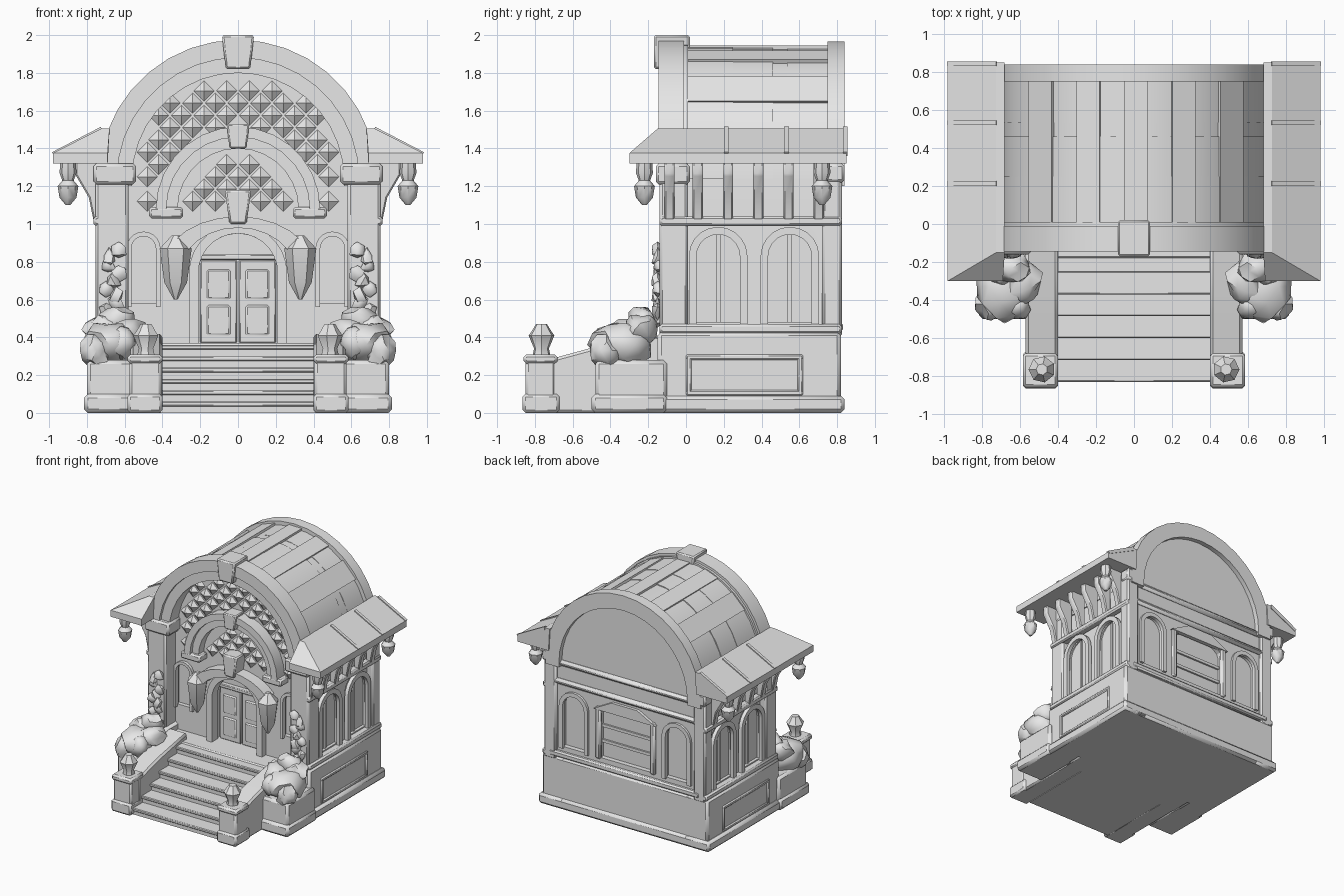
import bpy, bmesh, math, random
from mathutils import Vector, Matrix

random.seed(4)
cube = bpy.data.objects.get("Cube")
if cube:
    bpy.data.objects.remove(cube, do_unlink=True)

stone = bpy.data.materials.new("pale grey stone")
stone.use_nodes = True
GREY = (0.8, 0.8, 0.8, 1)
stone.diffuse_color = GREY
stone.node_tree.nodes["Principled BSDF"].inputs["Base Color"].default_value = GREY


def shade(ob, angle):
    bpy.ops.object.select_all(action='DESELECT')
    ob.select_set(True)
    bpy.context.view_layer.objects.active = ob
    bpy.ops.object.shade_smooth_by_angle(angle=math.radians(angle))


def finish(name, bm, mirror=False, bevel=0.0, angle=40):
    bmesh.ops.recalc_face_normals(bm, faces=bm.faces)
    mesh = bpy.data.meshes.new(name)
    bm.to_mesh(mesh)
    bm.free()
    mesh.materials.append(stone)
    ob = bpy.data.objects.new(name, mesh)
    bpy.context.collection.objects.link(ob)
    shade(ob, angle)
    if mirror:
        ob.modifiers.new("mirror", 'MIRROR').use_mirror_merge = False
    if bevel:
        mod = ob.modifiers.new("bevel", 'BEVEL')
        mod.width = bevel
        mod.segments = 1
    return ob


def place(axis, u, w, t):
    return (t, u, w) if axis == 'x' else (u, t, w)


def add_prism(bm, pts, axis, a, b):
    """Extrude a profile along x (profile in y, z) or along y (profile in x, z)."""
    ends = [[bm.verts.new(place(axis, u, w, t)) for u, w in pts] for t in (a, b)]
    for ring in ends:
        bm.faces.new(ring)
    for i in range(len(pts)):
        j = (i + 1) % len(pts)
        bm.faces.new((ends[0][i], ends[0][j], ends[1][j], ends[1][i]))


def prism(name, pts, axis, a, b, **kw):
    bm = bmesh.new()
    add_prism(bm, pts, axis, a, b)
    return finish(name, bm, **kw)


def ribbon(name, edges, axis, a, b, **kw):
    """Solid strip between an outer and an inner curve, with depth a to b."""
    bm = bmesh.new()
    sections = []
    for (u0, w0), (u1, w1) in zip(*edges):
        sections.append([bm.verts.new(place(axis, *p)) for p in
                         ((u0, w0, a), (u0, w0, b), (u1, w1, b), (u1, w1, a))])
    for s, e in zip(sections, sections[1:]):
        for k in range(4):
            m = (k + 1) % 4
            bm.faces.new((s[k], s[m], e[m], e[k]))
    bm.faces.new(sections[0])
    bm.faces.new(sections[-1])
    if kw.get("bevel"):
        kw["bevel"] = 0
        corners = [e for e in bm.edges if len(e.link_faces) == 2 and e.calc_face_angle(0) > 1]
        bmesh.ops.bevel(bm, geom=corners, offset=0.01, segments=1, affect='EDGES')
    return finish(name, bm, **kw)


def rect(u0, u1, w0, w1):
    return [(u0, w0), (u1, w0), (u1, w1), (u0, w1)]


def box(name, x, y, z, bevel=0.012, mirror=False):
    return prism(name, rect(*x, *z), 'y', *y, bevel=bevel, mirror=mirror)


def arc(c, z, r, n=16, rise=None):
    rise = r if rise is None else rise
    return [(c + r * math.cos(math.pi * i / n), z + rise * math.sin(math.pi * i / n))
            for i in range(n + 1)]


def opening(c, half, bottom, spring, rise):
    return [(c - half, bottom), (c + half, bottom)] + arc(c, spring, half, 10, rise)


def band(c, z, r0, r1, foot=None, n=16):
    """Outer and inner curves of an arch, with straight legs down to foot."""
    curves = []
    for r in (r1, r0):
        pts = arc(c, z, r, n)
        if foot is not None:
            pts = [(c + r, foot)] + pts + [(c - r, foot)]
        curves.append(pts)
    return curves


def lathe(name, profile, spots, sides=8, **kw):
    bm = bmesh.new()
    for cx, cy in spots:
        rings = [[bm.verts.new((cx + r * math.cos(k * math.tau / sides),
                                cy + r * math.sin(k * math.tau / sides), z))
                  for k in range(sides)] for r, z in profile]
        for lo, hi in zip(rings, rings[1:]):
            for k in range(sides):
                m = (k + 1) % sides
                bm.faces.new((lo[k], lo[m], hi[m], hi[k]))
        bm.faces.new(rings[0])
        bm.faces.new(rings[-1])
    return finish(name, bm, mirror=True, **kw)


def blobs(name, items, jitter, subdivisions):
    bm = bmesh.new()
    for centre, size in items:
        made = bmesh.ops.create_icosphere(bm, subdivisions=subdivisions, radius=1)
        for v in made["verts"]:
            k = 1 + random.uniform(-jitter, jitter)
            v.co = Vector(centre) + Vector([a * s * k for a, s in zip(v.co, size)])
    return finish(name, bm, mirror=True, angle=45)


# Main hall with arched recesses cut into the walls
hall = prism("hall_walls", [(-0.73, 0), (0.73, 0)] + arc(0, 1.24, 0.69), 'y', 0, 0.8)
cuts = bmesh.new()
add_prism(cuts, opening(0, 0.22, 0.37, 0.74, 0.21), 'y', -0.1, 0.07)
add_prism(cuts, opening(0, 0.24, 0.52, 0.88, 0.1), 'y', 0.76, 0.9)
for s in (-1, 1):
    add_prism(cuts, opening(s * 0.5, 0.075, 0.58, 0.87, 0.08), 'y', -0.1, 0.035)
    add_prism(cuts, opening(s * 0.48, 0.11, 0.52, 0.87, 0.11), 'y', 0.76, 0.9)
    for c in (0.17, 0.55):
        add_prism(cuts, opening(c, 0.13, 0.48, 0.83, 0.13), 'x', s * 0.69, s * 0.9)
cutter = finish("recess_cutter", cuts)
cutter.hide_render = True
mod = hall.modifiers.new("recesses", 'BOOLEAN')
mod.operation = 'DIFFERENCE'
mod.object = cutter
mod.solver = 'EXACT'
bpy.context.view_layer.objects.active = hall
bpy.ops.object.modifier_apply(modifier=mod.name)
bpy.data.objects.remove(cutter, do_unlink=True)
shade(hall, 25)

# Window frames, sills and glazing bars
for c in (0.17, 0.55):
    ribbon("side_window_frame", band(c, 0.83, 0.115, 0.155, 0.47, 10), 'x', 0.72, 0.75, mirror=True)
    box("side_window_bar", (0.69, 0.7), (c - 0.012, c + 0.012), (0.48, 0.95), 0, True)
ribbon("back_flank_frame", band(0.48, 0.87, 0.1, 0.135, 0.51, 10), 'y', 0.79, 0.82, mirror=True)
ribbon("front_window_frame", band(0.5, 0.87, 0.065, 0.09, 0.56, 10), 'y', -0.025, 0.01, mirror=True)
box("back_window_jamb", (0.23, 0.28), (0.78, 0.82), (0.51, 0.95), mirror=True)
prism("back_window_head", [(-0.29, 0.93), (0.29, 0.93), (0.12, 1.02), (-0.12, 1.02)], 'y', 0.79, 0.825)
for z in (0.64, 0.77):
    box("back_window_bar", (-0.24, 0.24), (0.755, 0.775), (z, z + 0.025), 0)

# Plinth, corner piers and string courses
box("plinth_side", (0.56, 0.775), (-0.15, 0.82), (0, 0.43), 0.02, True)
box("plinth_back", (-0.7, 0.7), (0.7, 0.82), (0, 0.43), 0.02)
box("foot_side", (0.56, 0.8), (-0.16, 0.84), (0, 0.09), 0.02, True)
box("foot_back", (-0.7, 0.7), (0.7, 0.84), (0, 0.09), 0.02)
for z in (0.09, 0.28):
    box("plinth_panel_rail", (0.76, 0.785), (0, 0.62), (z, z + 0.03), 0.008, True)
for y in (0, 0.59):
    box("plinth_panel_stile", (0.76, 0.785), (y, y + 0.03), (0.09, 0.3), 0.008, True)
box("front_pier", (0.58, 0.755), (-0.14, 0.01), (0.4, 1.3), 0.015, True)
box("front_pier_cap", (0.54, 0.765), (-0.16, 0.02), (1.21, 1.32), 0.015, True)
box("back_pier", (0.64, 0.755), (0.72, 0.825), (0.4, 1.3), 0.015, True)
box("back_pier_cap", (0.6, 0.765), (0.74, 0.84), (1.22, 1.32), 0.015, True)
box("sill_side", (0.7, 0.77), (-0.14, 0.825), (0.42, 0.47), mirror=True)
box("string_side", (0.7, 0.765), (-0.14, 0.825), (0.99, 1.04), mirror=True)
box("sill_back", (-0.7, 0.7), (0.76, 0.83), (0.43, 0.48))
for z in (1.04, 1.2):
    box("string_back", (-0.7, 0.7), (0.76, 0.825), (z, z + 0.05), 0.02)

# Barrel roof, with raised planks and arch bands at both ends
for y in (0, 0.21, 0.53):
    ribbon("roof_course", band(0, 1.24, 0.6, 0.7 - y * 0.015, n=18), 'y', y + 0.005, y + 0.25)
for x in (-0.55, -0.3, -0.05, 0.2, 0.45):
    angles = math.acos((x + 0.12) / 0.7), math.acos(x / 0.7)
    plank = [[(r * math.cos(a), 1.24 + r * math.sin(a)) for a in angles] for r in (0.708, 0.66)]
    ribbon("roof_plank", plank, 'y', -0.02, 0.77)
ribbon("front_arch", band(0, 1.24, 0.56, 0.715, 1.2, 18), 'y', -0.12, 0.01, bevel=True)
ribbon("front_arch_rim", band(0, 1.24, 0.64, 0.735, n=18), 'y', -0.145, -0.01, bevel=True)
ribbon("back_arch", band(0, 1.24, 0.6, 0.725, 1.2, 18), 'y', 0.75, 0.84, bevel=True)
prism("top_keystone", [(-0.065, 1.82), (0.065, 1.82), (0.085, 2), (-0.085, 2)], 'y', -0.17, 0.02, bevel=0.01)

# Side eaves, hipped at the front
bm = bmesh.new()
for p in [(x, y, z) for x in (0.69, 0.98) for y in (-0.3, 0.85) for z in (1.32, 1.375)] + \
        [(x, y, 1.505) for x in (0.68, 0.725) for y in (-0.15, 0.85)]:
    bm.verts.new(p)
bmesh.ops.convex_hull(bm, input=bm.verts)
finish("side_eave", bm, mirror=True, angle=20)
for y in (0.2, 0.52, 0.83):
    prism("eave_seam", [(0.72, 1.48), (0.97, 1.36), (0.985, 1.38), (0.725, 1.515)],
          'y', y, y + 0.025, mirror=True)
for y in (-0.09, 0.06, 0.22, 0.38, 0.54, 0.7):
    prism("eave_bracket", [(0.72, 1.02), (0.765, 1.02), (0.79, 1.14), (0.86, 1.26), (0.86, 1.33), (0.72, 1.33)],
          'y', y - 0.025, y + 0.03, mirror=True, bevel=0.008)
lathe("eave_pendant", [(0.012, 1.1), (0.045, 1.14), (0.055, 1.2), (0.03, 1.23), (0.045, 1.27), (0.04, 1.34)],
      [(0.9, -0.22), (0.9, 0.72)])

# Faceted diamond tiles in the gable
bm = bmesh.new()
for row in range(10):
    for col in range(-6, 7):
        x, z = (col + row % 2 / 2) * 0.12, 1.12 + row * 0.065
        if math.hypot(x, z - 1.24) < 0.54 and math.hypot(x, z - 1.08) > 0.44 \
                or math.hypot(x, z - 1.08) < 0.29:
            turn = Matrix.Translation((x, -0.012, z)) @ Matrix.Rotation(math.pi / 2, 4, 'X')
            bmesh.ops.create_cone(bm, cap_ends=True, segments=4, radius1=0.064,
                                  radius2=0, depth=0.035, matrix=turn)
finish("gable_tiles", bm, angle=10)

# Inner arch and door surround
ribbon("inner_arch", band(0, 1.08, 0.32, 0.41, n=14), 'y', -0.07, 0.01, bevel=True)
ribbon("inner_arch_rim", band(0, 1.08, 0.38, 0.435, n=14), 'y', -0.1, 0.01, bevel=True)
box("inner_arch_foot", (0.29, 0.47), (-0.1, 0.01), (1.03, 1.09), mirror=True)
prism("inner_keystone", [(-0.045, 1.4), (0.045, 1.4), (0.06, 1.53), (-0.06, 1.53)], 'y', -0.12, 0, bevel=0.008)
ribbon("door_arch", band(0, 0.74, 0.21, 0.26, 0.37, 14), 'y', -0.05, 0.03, bevel=True)
ribbon("door_hood", [arc(0, 0.78, 0.39, 12, 0.26)[2:-2], arc(0, 0.75, 0.3, 12, 0.23)[2:-2]],
       'y', -0.1, 0.01, bevel=True)
prism("door_keystone", [(-0.045, 1), (0.045, 1), (0.07, 1.18), (-0.07, 1.18)], 'y', -0.12, 0.01, bevel=0.01)
box("door_leaf", (0.006, 0.2), (0.045, 0.08), (0.37, 0.81), 0.006, True)
box("door_lintel", (-0.21, 0.21), (0.03, 0.08), (0.81, 0.84), 0.006)
for z in (0.41, 0.6):
    box("door_panel", (0.04, 0.165), (0.03, 0.05), (z, z + 0.16), 0.012, True)
lathe("hanging_lantern", [(0.01, 0.6), (0.06, 0.69), (0.085, 0.87), (0.02, 0.94)],
      [(0.33, -0.07)], sides=6, angle=20)

# Stairs and cheek walls
box("landing", (-0.57, 0.57), (-0.18, 0.05), (0, 0.37), 0.01)
for i in range(6):
    y, z = -0.83 + i * 0.115, 0.06 * (i + 1)
    box("step", (-0.41, 0.41), (y + 0.015, -0.1), (0, z - 0.02), 0)
    box("step_tread", (-0.41, 0.41), (y, y + 0.16), (z - 0.025, z), 0.006)
prism("stair_cheek", [(-0.75, 0), (-0.1, 0), (-0.1, 0.42), (-0.48, 0.35), (-0.7, 0.29), (-0.75, 0.28)],
      'x', 0.4, 0.57, mirror=True, bevel=0.015)
box("stair_post", (0.405, 0.575), (-0.85, -0.69), (0, 0.29), 0.015, True)
box("stair_post_foot", (0.4, 0.585), (-0.865, -0.67), (0, 0.1), 0.015, True)
box("stair_post_cap", (0.4, 0.585), (-0.86, -0.68), (0.26, 0.31), 0.015, True)
lathe("post_urn", [(0.05, 0.3), (0.04, 0.34), (0.07, 0.41), (0.055, 0.43), (0.03, 0.47)], [(0.485, -0.765)], sides=7)

# Planters, bushes and climbing vines
box("planter", (0.55, 0.8), (-0.48, -0.1), (0, 0.28), 0.02, True)
box("planter_foot", (0.55, 0.815), (-0.5, -0.1), (0, 0.1), 0.02, True)
blobs("bush", [((0.68, -0.33, 0.36), (0.14, 0.17, 0.12)), ((0.72, -0.24, 0.44), (0.1, 0.09, 0.08)),
               ((0.58, -0.3, 0.43), (0.09, 0.12, 0.08)), ((0.64, -0.23, 0.49), (0.09, 0.08, 0.07)),
               ((0.75, -0.42, 0.33), (0.08, 0.09, 0.09)), ((0.62, -0.43, 0.37), (0.08, 0.07, 0.08))], 0.18, 2)
blobs("climbing_vine", [((0.665 + 0.035 * math.sin(i * 1.9), -0.15, 0.5 + i * 0.04),
                         (0.04, 0.03, 0.045)) for i in range(10)], 0.3, 1)
